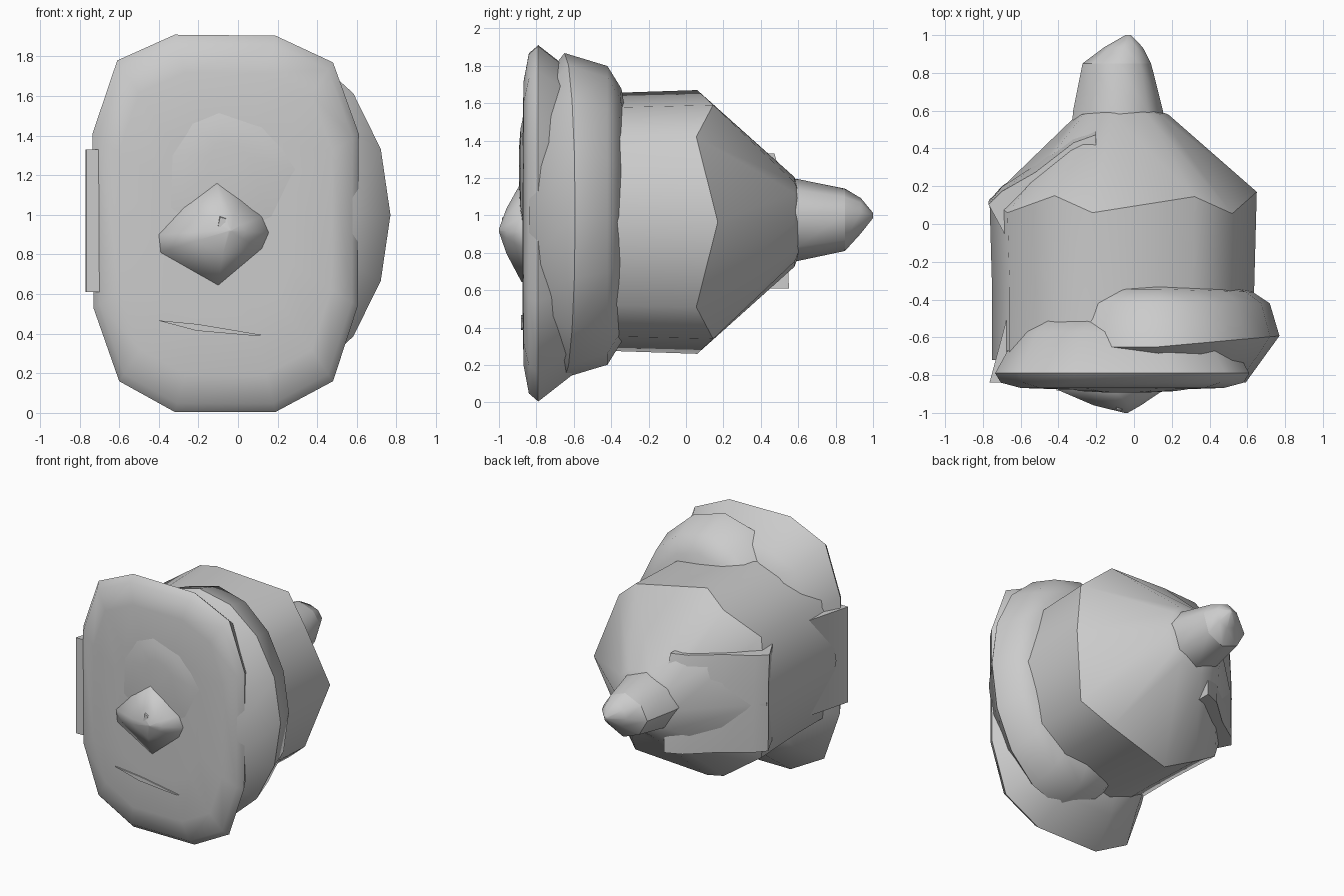
import bpy, bmesh, math

if "Cube" in bpy.data.objects:
    bpy.data.objects.remove(bpy.data.objects["Cube"])

grey = bpy.data.materials.new("plain grey")
grey.use_nodes = True
COLOUR = (0.6, 0.6, 0.6, 1)
grey.diffuse_color = COLOUR
grey.node_tree.nodes["Principled BSDF"].inputs["Base Color"].default_value = COLOUR


def loft(name, rings, angle=70, sharp=()):
    """Skin a list of equal-length point rings, cap both ends, crease the sharp rings."""
    bm = bmesh.new()
    loops = [[bm.verts.new(p) for p in ring] for ring in rings]
    n = len(loops[0])
    for a, b in zip(loops, loops[1:]):
        for i in range(n):
            j = (i + 1) % n
            bm.faces.new((a[i], a[j], b[j], b[i]))
    bm.faces.new(loops[0])
    bm.faces.new(loops[-1])
    for r in sharp:
        for i in range(n):
            bm.edges.get((loops[r][i - 1], loops[r][i])).smooth = False
    bmesh.ops.recalc_face_normals(bm, faces=bm.faces)
    mesh = bpy.data.meshes.new(name)
    bm.to_mesh(mesh)
    bm.free()
    mesh.materials.append(grey)
    ob = bpy.data.objects.new(name, mesh)
    bpy.context.collection.objects.link(ob)
    bpy.ops.object.select_all(action="DESELECT")
    ob.select_set(True)
    bpy.context.view_layer.objects.active = ob
    bpy.ops.object.shade_smooth_by_angle(angle=math.radians(angle))


def ring(outline, centre, y, s, shift=(0, 0)):
    """Scale an x-z outline about its centre and place it at depth y."""
    cx, cz = centre
    return [(cx + shift[0] + (x - cx) * s, y, cz + shift[1] + (z - cz) * s)
            for x, z in outline]


def mirror_z(half, cz):
    """Complete an outline whose first and last points lie on z = cz."""
    return half + [(x, 2 * cz - z) for x, z in half[-2:0:-1]]


# Front plate: rounded oblong with a domed back
plate = [(0.19, 1.905), (0.48, 1.77), (0.61, 1.41), (0.605, 0.54),
         (0.48, 0.16), (0.19, 0.005), (-0.32, 0.005), (-0.6, 0.16),
         (-0.73, 0.53), (-0.735, 1.41), (-0.61, 1.78), (-0.32, 1.91)]
C = (-0.06, 0.957)
loft("front_plate", [ring(plate, C, y, s) for y, s in
     [(-0.875, 0.5), (-0.868, 0.8), (-0.84, 0.955), (-0.79, 1.0),
      (-0.57, 0.82), (-0.47, 0.64)]], sharp=[3])

# Low raised patch on the plate
patch = [(0.33, 1.22), (0.26, 1.34), (0.14, 1.46), (-0.1, 1.535),
         (-0.25, 1.48), (-0.37, 1.3), (-0.38, 1.0), (-0.1, 0.8), (0.2, 0.95)]
loft("raised_patch", [ring(patch, (-0.05, 1.3), y, s) for y, s in
     [(-0.868, 1), (-0.885, 0.7), (-0.892, 0.3)]])

# Pointed nose with a small chip at its tip
nose = [(-0.11, 1.18), (0.02, 1.08), (0.12, 0.99), (0.155, 0.91),
        (0.12, 0.83), (-0.1, 0.645), (-0.39, 0.81), (-0.4, 0.9), (-0.25, 1.06)]
N = (-0.06, 0.92)
loft("nose", [ring(nose, N, -0.85, 1), ring(nose, N, -0.88, 1),
              ring(nose, N, -0.96, 0.45), ring(nose, N, -1.0, 0.03, (0.02, 0))])
chip = [(-0.11, 0.93), (-0.06, 0.925), (-0.055, 0.99), (-0.095, 1.0)]
loft("nose_chip", [ring(chip, (-0.08, 0.96), -0.95, 1),
                   ring(chip, (-0.08, 0.96), -0.985, 0.7)])

# Thin slanted mouth
mouth = [(-0.41, 0.468), (-0.2, 0.448), (0.12, 0.394), (0.1, 0.388), (-0.21, 0.415)]
loft("mouth", [ring(mouth, (-0.2, 0.43), -0.86, 1),
               ring(mouth, (-0.2, 0.43), -0.882, 1)])

# Collar disc behind the plate, offset to one side; each ring has its own lean
oval = [(0.13 + 0.64 * math.cos(t), 1.0 + 0.868 * math.sin(t))
        for t in [2 * math.pi * k / 16 for k in range(16)]]
loft("collar_disc", [[(x, py + lean * max(0, x - 0.13), z)
                      for x, py, z in ring(oval, (0.13, 1.0), y, s)]
                     for y, s, lean in
                     [(-0.84, 0.72, 0), (-0.65, 1.0, 0.09), (-0.42, 0.92, 0),
                      (-0.345, 0.78, -0.03), (-0.31, 0.55, 0)]], sharp=[1])

# Body drum with a zigzag shoulder, tapering to a blunt cone
B = (-0.06, 0.965)
half = [(0.65, 0.965), (0.52, 1.42), (0.32, 1.59), (-0.22, 1.67),
        (-0.42, 1.59), (-0.67, 1.42), (-0.765, 0.965)]
drum = mirror_z(half, 0.965)
zigzag = [0.17, 0.055, 0.145, 0.06, 0.15, 0.06, 0.13]
zigzag += zigzag[-2:0:-1]
shoulder = [(x, y, z) for (x, z), y in zip(drum, zigzag)]
loft("body", [ring(drum, B, -0.72, 0.98), ring(drum, B, -0.36, 0.98), shoulder,
              ring(drum, B, 0.58, 0.34), ring(drum, B, 0.63, 0.15)], sharp=[2])

# Tail at the tip of the cone
tail = [(0.16, 1.02), (0.08, 1.14), (-0.08, 1.2), (-0.26, 1.12),
        (-0.33, 0.98), (-0.24, 0.82), (-0.06, 0.75), (0.1, 0.83)]
T = (-0.07, 0.98)
loft("tail", [ring(tail, T, 0.5, 1.0), ring(tail, T, 0.6, 0.97),
              ring(tail, T, 0.85, 0.74, (-0.01, 0)),
              ring(tail, T, 0.935, 0.42, (0.02, 0.02)),
              ring(tail, T, 1.0, 0.06, (0.04, 0.02))], 50, sharp=[2])

# Side block: pinched into the body midway, its back end following the cone
foot = [(-0.765, -0.84), (-0.3, -0.84), (-0.2, 0.42), (-0.2, 0.55),
        (-0.32, 0.5), (-0.52, 0.32), (-0.7, 0.2), (-0.77, 0.12),
        (-0.66, -0.1), (-0.66, -0.45)]
loft("side_block", [[(x, y - cut * max(0, y), z) for x, y in foot]
                    for z, cut in ((0.61, 0), (1.1, 0.02), (1.33, 0.14))], 25)
